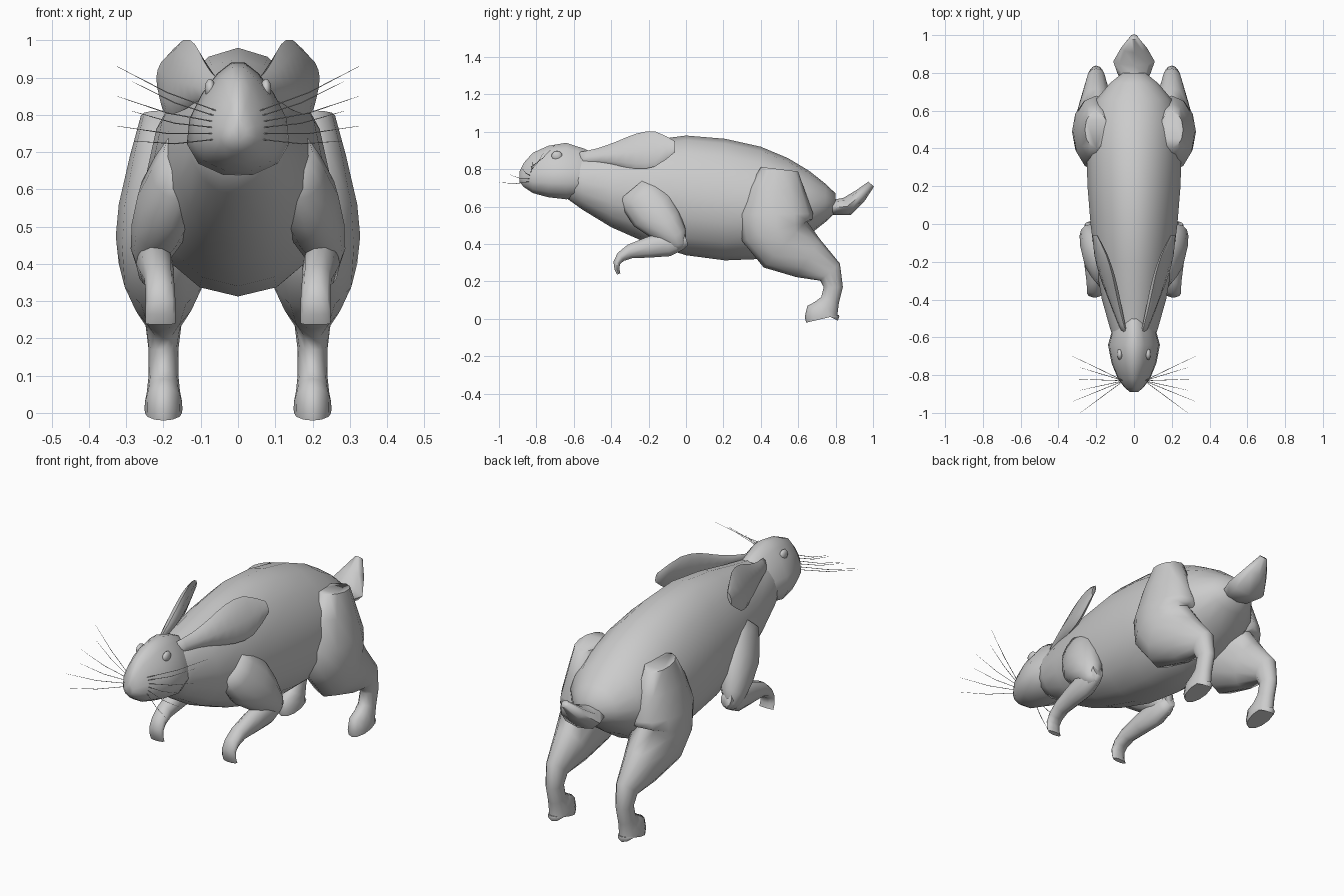
import bpy, bmesh, math
from mathutils import Vector

if "Cube" in bpy.data.objects:
    bpy.data.objects.remove(bpy.data.objects["Cube"])

shade = (0.6, 0.6, 0.6, 1)
fur = bpy.data.materials.new("grey fur")
fur.use_nodes = True
fur.diffuse_color = shade
fur.node_tree.nodes["Principled BSDF"].inputs["Base Color"].default_value = shade


def finish(name, mesh_builder):
    """Turn a bmesh into a smooth grey object."""
    bmesh.ops.recalc_face_normals(mesh_builder, faces=mesh_builder.faces)
    mesh = bpy.data.meshes.new(name)
    mesh_builder.to_mesh(mesh)
    mesh_builder.free()
    mesh.materials.append(fur)
    obj = bpy.data.objects.new(name, mesh)
    bpy.context.collection.objects.link(obj)
    bpy.ops.object.select_all(action="DESELECT")
    obj.select_set(True)
    bpy.context.view_layer.objects.active = obj
    bpy.ops.object.shade_smooth_by_angle(angle=math.radians(70))


def refine(rows):
    """Add a smoothly interpolated ring between each pair of rings."""
    rows = [Vector(row) for row in rows]
    result = []
    for i, (row, following) in enumerate(zip(rows, rows[1:])):
        before = rows[max(i - 1, 0)]
        after = rows[min(i + 2, len(rows) - 1)]
        middle = (row + following) / 2
        result += [row, middle + (middle - (before + after) / 2) / 8]
    return result + [rows[-1]]


def loft(name, rows, sides=12, x=0, slant=0, taper=0, lean=0, mirror=1, upright=False):
    """Skin over rings of (y, z, half width, half height) along a path."""
    rows = refine(rows)
    bm = bmesh.new()
    loops = []
    for i, (y, z, width, height) in enumerate(rows):
        before, after = rows[max(i - 1, 0)], rows[min(i + 1, len(rows) - 1)]
        heading = Vector((after[0] - before[0], after[1] - before[1])).normalized()
        if upright:
            heading = Vector((1, 0))
        loop = []
        for k in range(sides):
            angle = math.tau * k / sides
            across = width * math.cos(angle) * (1 - taper * math.sin(angle))
            rise = height * math.sin(angle)
            px = x + slant * (y - rows[0][0]) + across + lean * rise
            loop.append(bm.verts.new((mirror * px, y - heading.y * rise,
                                      z + heading.x * rise)))
        loops.append(loop)
    for a, b in zip(loops, loops[1:]):
        for k in range(sides):
            n = (k + 1) % sides
            bm.faces.new((a[k], a[n], b[n], b[k]))
    bm.faces.new(loops[0])
    bm.faces.new(loops[-1])
    finish(name, bm)


def eye(name, mirror):
    """Small bulging oval set into the side of the head."""
    bm = bmesh.new()
    bmesh.ops.create_uvsphere(bm, u_segments=10, v_segments=6, radius=0.03)
    bmesh.ops.scale(bm, verts=bm.verts, vec=(0.5, 1, 0.9))
    bmesh.ops.translate(bm, verts=bm.verts, vec=(mirror * 0.075, -0.69, 0.87))
    finish(name, bm)


def whiskers(name, mirror, count=6):
    """Fan of fine hairs spreading from the muzzle."""
    curve = bpy.data.curves.new(name, "CURVE")
    curve.dimensions = "3D"
    curve.bevel_depth = 0.0015
    curve.bevel_resolution = 0
    curve.materials.append(fur)
    for i in range(count):
        root = Vector((mirror * 0.055, -0.83, 0.81 - 0.015 * i))
        tip = Vector((mirror * (0.325 - 0.04 * (i % 2)), -0.7 - 0.06 * i, 0.93 - 0.04 * i))
        sag = Vector((0, 0, -0.01))
        spline = curve.splines.new("POLY")
        spline.points.add(2)
        for point, place in zip(spline.points, (root, (root + tip) / 2 + sag, tip)):
            point.co = (*place, 1)
        spline.points[-1].radius = 0.3
    bpy.context.collection.objects.link(bpy.data.objects.new(name, curve))


# Trunk from neck to rump
loft("body", [
    (-0.66, 0.76, 0.09, 0.1),
    (-0.4, 0.7, 0.17, 0.21),
    (0, 0.66, 0.23, 0.32),
    (0.4, 0.62, 0.25, 0.3),
    (0.66, 0.62, 0.2, 0.17),
    (0.8, 0.62, 0.06, 0.05),
], sides=16, taper=0.1, upright=True)

# Wedge-shaped head with a narrow nose ridge
loft("head", [
    (-0.89, 0.76, 0.02, 0.03),
    (-0.82, 0.78, 0.08, 0.11),
    (-0.64, 0.79, 0.13, 0.155),
    (-0.46, 0.77, 0.07, 0.1),
], sides=14, taper=0.4, upright=True)

# Flattened upturned tail
loft("tail", [
    (0.74, 0.61, 0.05, 0.03),
    (0.86, 0.6, 0.11, 0.05),
    (0.99, 0.72, 0.02, 0.02),
], sides=8)

for side, mirror in (("left", 1), ("right", -1)):
    # Long swept-back ear, broadest beyond the middle
    ear = []
    for step in range(6):
        t = step / 5
        ear.append((0.52 * t - 0.58, 0.86 + 0.06 * t,
                    0.01 + 0.02 * math.sin(math.pi * t),
                    0.03 + 0.07 * math.sin(math.pi * t * t)))
    loft(side + "_ear", ear, sides=8, x=0.05, slant=0.3, lean=-0.3,
         mirror=mirror, upright=True)

    # Thigh, shank and hind foot
    loft(side + "_hind_leg", [
        (0.5, 0.8, 0.06, 0.1),
        (0.48, 0.56, 0.12, 0.2),
        (0.53, 0.4, 0.12, 0.17),
        (0.77, 0.25, 0.05, 0.07),
        (0.77, 0.1, 0.04, 0.05),
        (0.73, 0.03, 0.05, 0.09),
        (0.73, 0, 0.05, 0.09),
    ], x=0.2, mirror=mirror)

    # Shoulder and upper arm down to the elbow
    loft(side + "_upper_arm", [
        (-0.28, 0.7, 0.06, 0.1),
        (-0.18, 0.58, 0.09, 0.13),
        (-0.06, 0.44, 0.06, 0.07),
        (-0.04, 0.37, 0.02, 0.03),
    ], x=0.14, slant=0.4, mirror=mirror)

    # Forearm tucked forward, ending in a hanging paw
    loft(side + "_forearm", [
        (0, 0.43, 0.03, 0.04),
        (-0.1, 0.4, 0.05, 0.07),
        (-0.3, 0.36, 0.04, 0.04),
        (-0.37, 0.3, 0.04, 0.02),
        (-0.36, 0.24, 0.04, 0.01),
    ], sides=10, x=0.23, slant=0.06, mirror=mirror)

    eye(side + "_eye", mirror)
    whiskers(side + "_whiskers", mirror)
